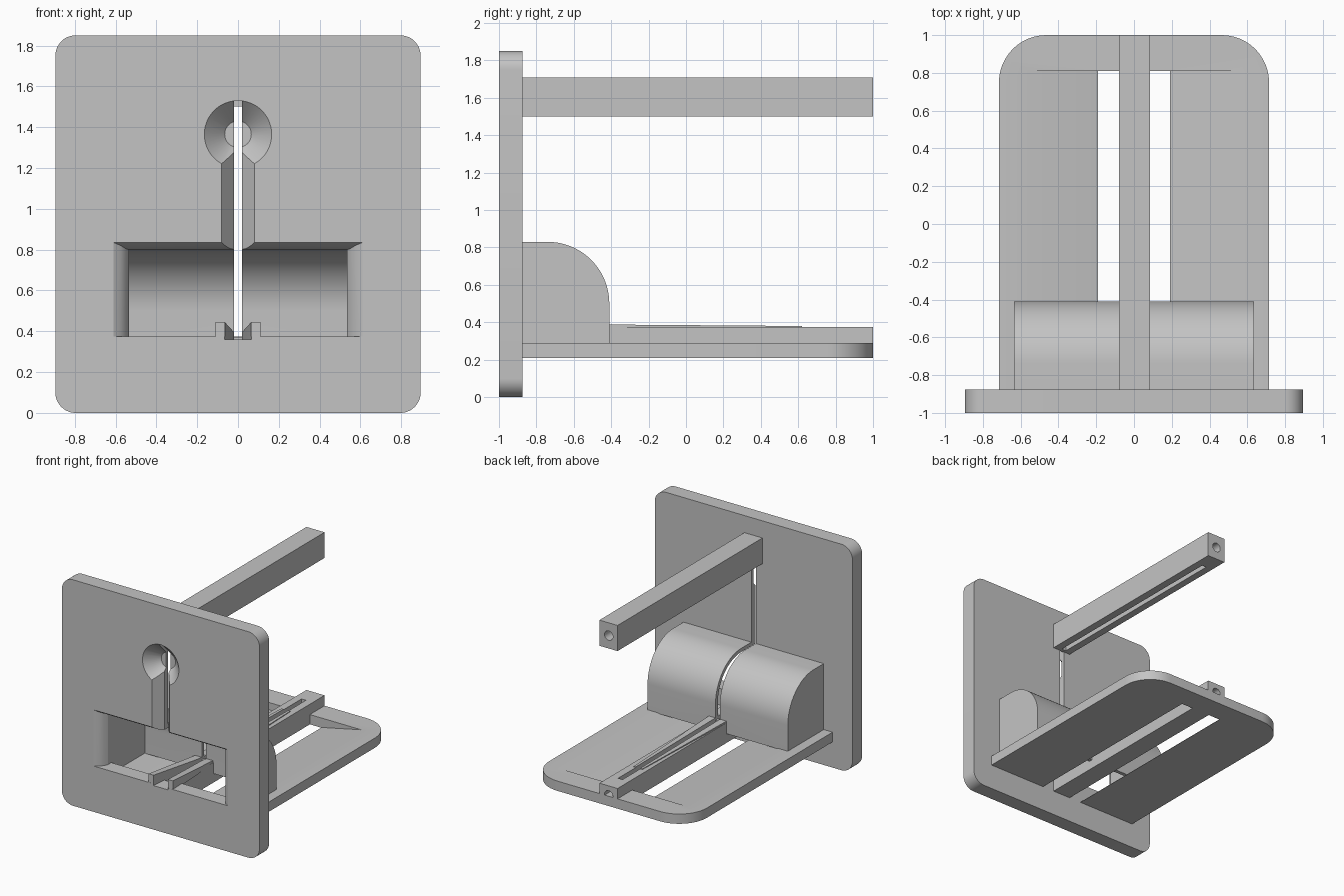
import bpy, bmesh, math
from mathutils import Matrix, Vector

cube = bpy.data.objects.get("Cube")
if cube:
    bpy.data.objects.remove(cube, do_unlink=True)

grey = bpy.data.materials.new("light_grey")
grey.use_nodes = True
GREY = (0.55, 0.55, 0.55, 1)
grey.diffuse_color = GREY
grey.node_tree.nodes["Principled BSDF"].inputs["Base Color"].default_value = GREY


def finish(name, bm):
    bmesh.ops.recalc_face_normals(bm, faces=bm.faces)
    mesh = bpy.data.meshes.new(name)
    bm.to_mesh(mesh)
    bm.free()
    mesh.materials.append(grey)
    obj = bpy.data.objects.new(name, mesh)
    bpy.context.collection.objects.link(obj)
    return obj


def loft(name, rings):
    """Closed solid through rings with equal point counts."""
    bm = bmesh.new()
    loops = [[bm.verts.new(p) for p in ring] for ring in rings]
    n = len(loops[0])
    for a, b in zip(loops, loops[1:]):
        for i in range(n):
            bm.faces.new((a[i], a[(i + 1) % n], b[(i + 1) % n], b[i]))
    bm.faces.new(loops[0])
    bm.faces.new(loops[-1])
    return finish(name, bm)


def prism(name, axis, pts, lo, hi):
    """Extrude a 2D outline along one axis."""
    place = {"x": lambda a, b, t: (t, a, b),
             "y": lambda a, b, t: (a, t, b),
             "z": lambda a, b, t: (a, b, t)}[axis]
    return loft(name, [[place(a, b, t) for a, b in pts] for t in (lo, hi)])


def box(name, x0, x1, y0, y1, z0, z1):
    return prism(name, "z", [(x0, y0), (x1, y0), (x1, y1), (x0, y1)], z0, z1)


def cone(name, x, z, y0, y1, r0, r1):
    """Cone or cylinder lying along y."""
    bm = bmesh.new()
    bmesh.ops.create_cone(bm, cap_ends=True, segments=48, radius1=r0, radius2=r1, depth=y1 - y0)
    bm.transform(Matrix.Translation(Vector((x, (y0 + y1) / 2, z))) @ Matrix.Rotation(-math.pi / 2, 4, "X"))
    return finish(name, bm)


def arc(cx, cy, r, start, end, n=12):
    angles = [math.radians(start + (end - start) * i / n) for i in range(n + 1)]
    return [(cx + r * math.cos(a), cy + r * math.sin(a)) for a in angles]


def activate(obj):
    bpy.ops.object.select_all(action="DESELECT")
    obj.select_set(True)
    bpy.context.view_layer.objects.active = obj


def cut(obj, *cutters):
    activate(obj)
    for cutter in cutters:
        mod = obj.modifiers.new("cut", "BOOLEAN")
        mod.operation = "DIFFERENCE"
        mod.solver = "EXACT"
        mod.object = cutter
        bpy.ops.object.modifier_apply(modifier=mod.name)
        bpy.data.objects.remove(cutter, do_unlink=True)


def slit():
    return box("slit_cutter", -0.02, 0.02, -1.1, -0.3, 0.37, 1.53)


def groove(bottom):
    """Narrow groove with a funnel-shaped front end."""
    half = [(0.065, -1.1), (0.065, -1.0), (0.02, -0.5), (0.02, 0.85)]
    pts = half + [(-x, y) for x, y in reversed(half)]
    return prism("groove_cutter", "z", pts, bottom, 0.6)


# Front plate with flared opening, funnel and vertical slot
W, H, R = 0.895, 1.85, 0.1
outline = (arc(W - R, R, R, -90, 0) + arc(W - R, H - R, R, 0, 90)
           + arc(R - W, H - R, R, 90, 180) + arc(R - W, R, R, 180, 270))
plate = prism("front_plate", "y", outline, -1, -0.875)
flare = [(-1.05, 0.61, 0.835), (-1.0, 0.61, 0.835), (-0.98, 0.575, 0.82),
         (-0.95, 0.55, 0.805), (-0.92, 0.535, 0.8), (-0.8, 0.535, 0.8)]
opening = loft("opening_cutter", [[(-w, y, 0.375), (w, y, 0.375), (w, y, t), (-w, y, t)]
                                  for y, w, t in flare])
vee = prism("vee_cutter", "z", [(-0.088, -1.01), (0.088, -1.01), (0, -0.9)], 0.79, 1.36)
funnel = cone("funnel_cutter", 0, 1.365, -1.01, -0.9, 0.175, 0.065)
cut(plate, opening, vee, funnel, slit(), groove(0.36))

# Hollow hood behind the opening
hood = prism("hood", "x", [(-0.875, 0.285), (-0.41, 0.285)]
             + arc(-0.74, 0.5, 0.33, 0, 90, 24) + [(-0.875, 0.83)], -0.635, 0.635)
hollow = prism("hollow_cutter", "x", [(-0.95, 0.2), (-0.44, 0.2)]
               + arc(-0.74, 0.5, 0.3, 0, 90, 24) + [(-0.95, 0.8)], -0.535, 0.535)
cut(hood, hollow, slit())

# Base tray with sloping recesses that end in open slots
tray = prism("base_tray", "z", [(-0.715, -0.875), (0.715, -0.875)]
             + arc(0.465, 0.75, 0.25, 0, 90) + arc(-0.465, 0.75, 0.25, 90, 180), 0.21, 0.29)
for s in (1, -1):
    ramp = [(0.55, 0.29), (0.19, 0.213), (0.19, 0.1), (0.075, 0.1), (0.075, 0.4), (0.55, 0.4)]
    cut(tray, prism("ramp_cutter", "y", [(s * x, z) for x, z in ramp], -0.9, 0.81))

# Lower rail with groove and screw hole
lower = box("lower_rail", -0.08, 0.084, -0.88, 1, 0.21, 0.375)
cut(lower, groove(0.335), cone("hole_cutter", 0, 0.297, 0.9, 1.05, 0.038, 0.038))

# Tapering guide ridge on the lower rail
ridge_steps = [(-0.999, 0.11, 0.445), (-0.42, 0.08, 0.388), (0.62, 0.04, 0.38)]
ridge = loft("guide_ridge", [[(-w, y, 0.362), (w, y, 0.362), (w, y, t), (-w, y, t)]
                             for y, w, t in ridge_steps])
cut(ridge, groove(0.3))

# Upper rail with slot below and screw hole
upper = box("upper_rail", -0.08, 0.084, -0.88, 1, 1.5, 1.71)
cut(upper, box("slot_cutter", -0.02, 0.02, -0.85, 0.85, 1.4, 1.56),
    cone("hole_cutter", 0, 1.605, 0.9, 1.05, 0.038, 0.038))

for part in (plate, hood, tray, lower, ridge, upper):
    activate(part)
    bpy.ops.object.shade_smooth_by_angle(angle=math.radians(25))
